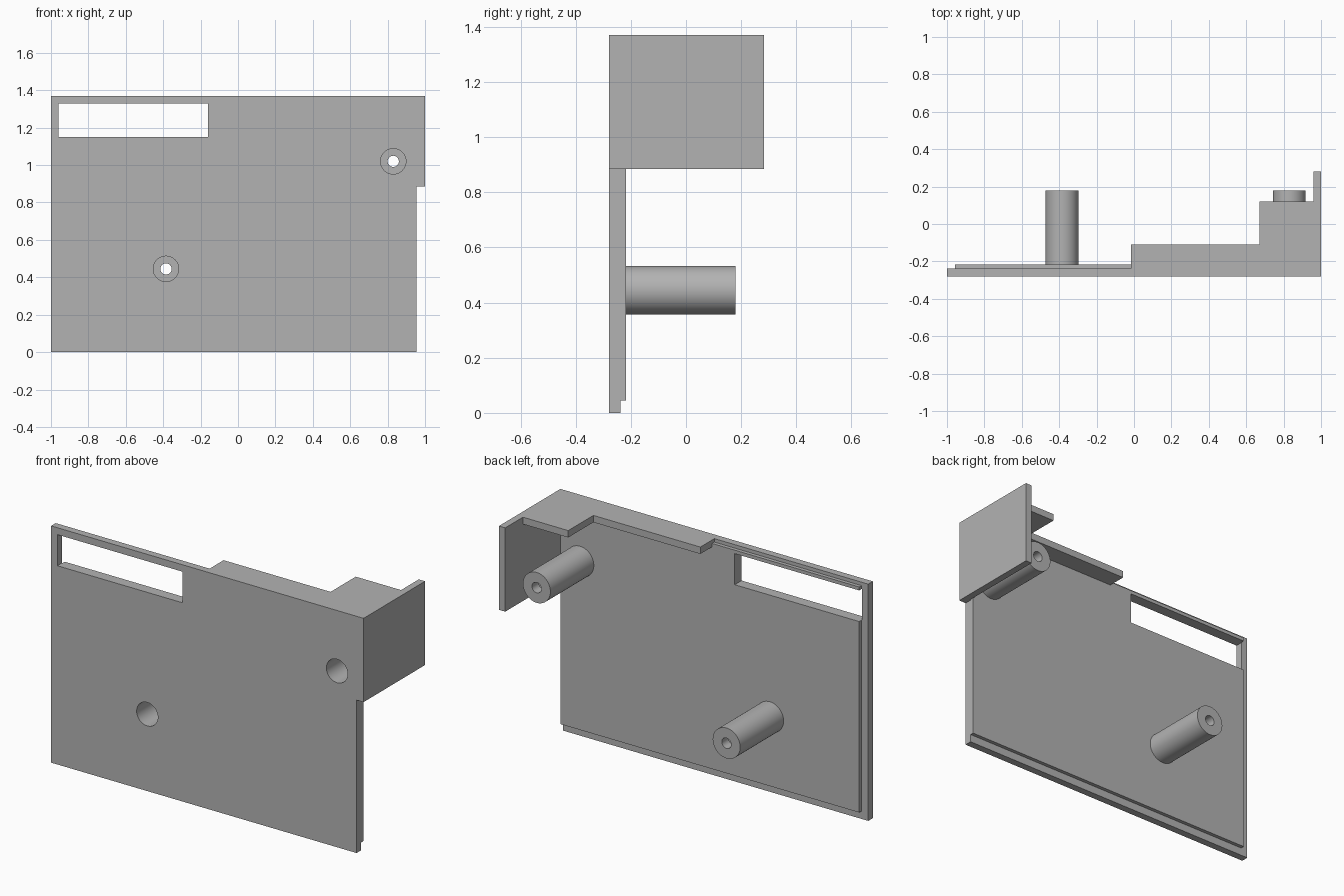
import bpy, bmesh, math
from mathutils import Matrix, Vector

if "Cube" in bpy.data.objects:
    bpy.data.objects.remove(bpy.data.objects["Cube"], do_unlink=True)

grey = bpy.data.materials.new("plain grey")
grey.use_nodes = True
colour = (0.45, 0.45, 0.45, 1)
grey.diffuse_color = colour
grey.node_tree.nodes["Principled BSDF"].inputs["Base Color"].default_value = colour


def finish(name, bm):
    bmesh.ops.recalc_face_normals(bm, faces=bm.faces)
    mesh = bpy.data.meshes.new(name)
    bm.to_mesh(mesh)
    bm.free()
    mesh.materials.append(grey)
    obj = bpy.data.objects.new(name, mesh)
    bpy.context.collection.objects.link(obj)
    return obj


def prism(name, outline, axis, low, high):
    """Extrude an outline along y (points are x, z) or z (points are x, y)."""
    bm = bmesh.new()
    place = (lambda a, b: (a, low, b)) if axis == "y" else (lambda a, b: (a, b, low))
    face = bm.faces.new([bm.verts.new(place(a, b)) for a, b in outline])
    extruded = bmesh.ops.extrude_face_region(bm, geom=[face])["geom"]
    step = Vector((0, high - low, 0)) if axis == "y" else Vector((0, 0, high - low))
    bmesh.ops.translate(bm, vec=step,
                        verts=[v for v in extruded if isinstance(v, bmesh.types.BMVert)])
    return finish(name, bm)


def rect(x0, x1, b0, b1):
    return [(x0, b0), (x1, b0), (x1, b1), (x0, b1)]


def cylinder(name, x, z, radius, y0, y1):
    bm = bmesh.new()
    bmesh.ops.create_cone(bm, cap_ends=True, segments=48, radius1=radius,
                          radius2=radius, depth=y1 - y0)
    turn = Matrix.Translation((x, (y0 + y1) / 2, z)) @ Matrix.Rotation(math.pi / 2, 4, "X")
    bmesh.ops.transform(bm, matrix=turn, verts=bm.verts)
    return finish(name, bm)


def combine(target, tool, operation):
    """Apply a boolean and discard the tool."""
    mod = target.modifiers.new("combine", "BOOLEAN")
    mod.operation, mod.solver, mod.object = operation, "EXACT", tool
    bpy.context.view_layer.objects.active = target
    bpy.ops.object.modifier_apply(modifier=mod.name)
    bpy.data.objects.remove(tool, do_unlink=True)


FRONT, TOP, EDGE, INNER = -0.28, 1.37, 0.955, -0.217

# Front plate, notched under the side wall
panel = prism("front_panel", [(-1, 0), (EDGE, 0), (EDGE, 0.885), (1, 0.885), (1, TOP), (-1, TOP)],
              "y", FRONT, -0.238)

# Raised lip panel, stepped top shelf and side wall, fused to the plate
combine(panel, prism("inner_lip", rect(-0.957, EDGE, 0.045, 1.35), "y", -0.26, INNER), "UNION")
shelf = [(-0.015, FRONT), (1, FRONT), (1, 0.12), (0.67, 0.12), (0.67, -0.11), (-0.015, -0.11)]
combine(panel, prism("top_shelf", shelf, "z", 1.33, TOP), "UNION")
combine(panel, prism("side_wall", rect(0.96, 1, FRONT, 0.282), "z", 0.885, TOP), "UNION")

# Display window
combine(panel, prism("window_cutter", rect(-0.96, -0.16, 1.15, 1.33), "y", -0.4, -0.1), "DIFFERENCE")

# Hollow screw posts with a wide bore at the front and a small hole at the tip
posts = []
for name, x, z in (("lower_post", -0.385, 0.445), ("upper_post", 0.83, 1.02)):
    post = cylinder(name, x, z, 0.088, INNER, 0.18)
    for target in (panel, post):
        combine(target, cylinder("bore", x, z, 0.068, -0.4, 0.12), "DIFFERENCE")
    combine(post, cylinder("screw_hole", x, z, 0.03, 0, 0.3), "DIFFERENCE")
    posts.append(post)

# Tidy flat faces
bm = bmesh.new()
bm.from_mesh(panel.data)
bmesh.ops.remove_doubles(bm, verts=bm.verts, dist=0.0001)
bmesh.ops.dissolve_limit(bm, angle_limit=math.radians(1), verts=bm.verts, edges=bm.edges)
bm.to_mesh(panel.data)
bm.free()

bpy.ops.object.select_all(action="DESELECT")
for obj in [panel] + posts:
    obj.select_set(True)
bpy.context.view_layer.objects.active = panel
bpy.ops.object.shade_smooth_by_angle(angle=math.radians(30))
